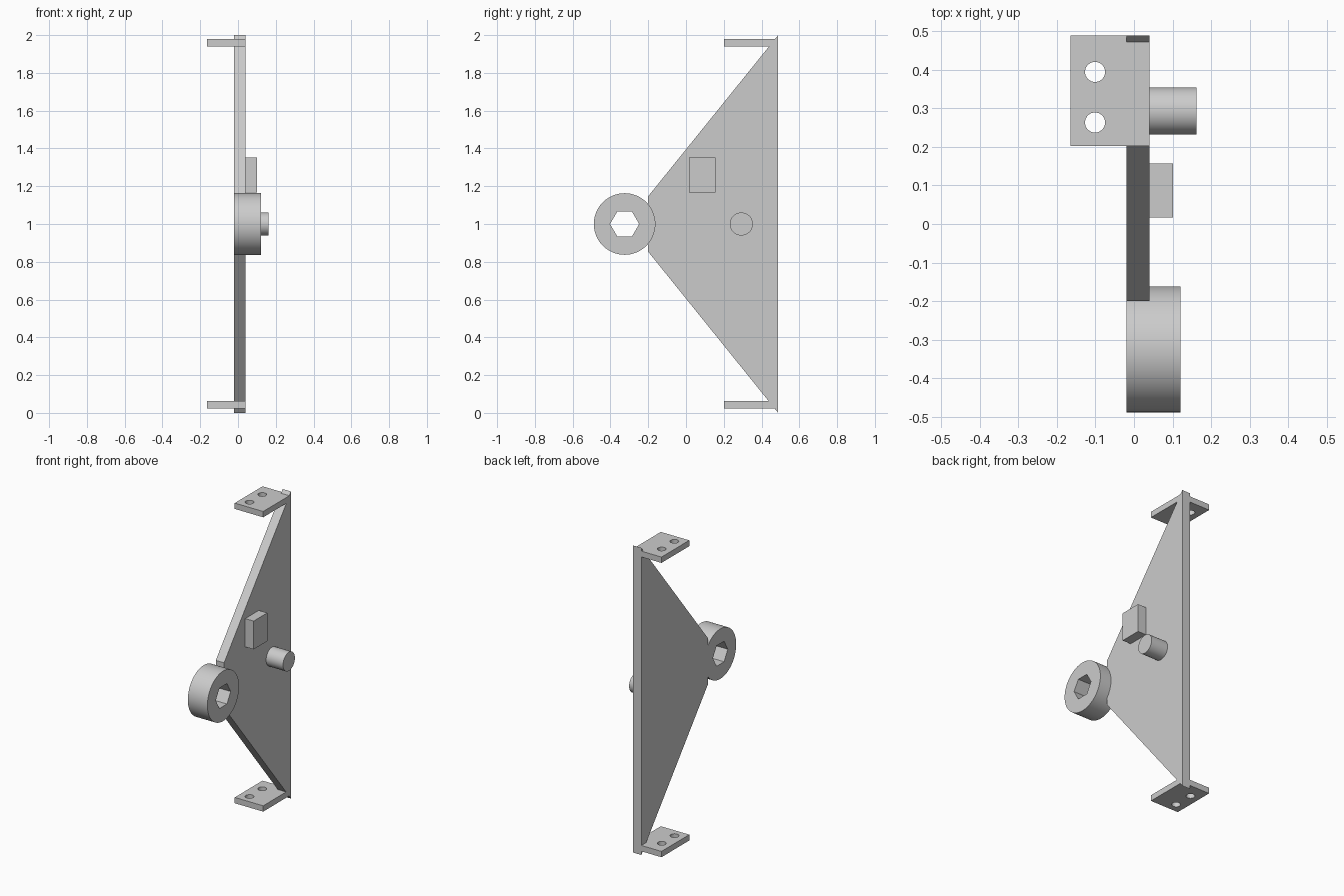
import bpy, bmesh
from math import cos, sin, tau
from mathutils import Vector

cube = bpy.data.objects.get("Cube")
if cube:
    bpy.data.objects.remove(cube, do_unlink=True)

grey = bpy.data.materials.new("light grey")
grey.use_nodes = True
colour = (0.6, 0.6, 0.6, 1)
grey.diffuse_color = colour
grey.node_tree.nodes["Principled BSDF"].inputs["Base Color"].default_value = colour


def prism(name, points, depth):
    """Closed solid: a flat outline of 3D points pushed along depth."""
    bm = bmesh.new()
    face = bm.faces.new([bm.verts.new(p) for p in points])
    out = bmesh.ops.extrude_face_region(bm, geom=[face])
    moved = [v for v in out["geom"] if isinstance(v, bmesh.types.BMVert)]
    bmesh.ops.translate(bm, verts=moved, vec=depth)
    bmesh.ops.recalc_face_normals(bm, faces=bm.faces)
    mesh = bpy.data.meshes.new(name)
    bm.to_mesh(mesh)
    bm.free()
    mesh.materials.append(grey)
    obj = bpy.data.objects.new(name, mesh)
    bpy.context.collection.objects.link(obj)
    return obj


def side_prism(name, outline, x0, x1):
    return prism(name, [(x0, y, z) for y, z in outline], Vector((x1 - x0, 0, 0)))


def flat_prism(name, outline, z0, z1):
    return prism(name, [(x, y, z0) for x, y in outline], Vector((0, 0, z1 - z0)))


def ring(a, b, radius, sides=64):
    return [(a + radius * cos(tau * i / sides), b + radius * sin(tau * i / sides))
            for i in range(sides)]


def rect(a0, a1, b0, b1):
    return [(a0, b0), (a1, b0), (a1, b1), (a0, b1)]


def activate(obj):
    bpy.ops.object.select_all(action="DESELECT")
    obj.select_set(True)
    bpy.context.view_layer.objects.active = obj


def cut(obj, cutter):
    mod = obj.modifiers.new("hole", "BOOLEAN")
    mod.operation = "DIFFERENCE"
    mod.solver = "EXACT"
    mod.object = cutter
    activate(obj)
    bpy.ops.object.modifier_apply(modifier=mod.name)
    bpy.data.objects.remove(cutter, do_unlink=True)


def smooth(obj):
    activate(obj)
    bpy.ops.object.shade_smooth_by_angle(angle=0.5)


LEFT, RIGHT, BACK, MID = 0.04, -0.02, 0.488, 1.0

# Triangular web plate
upper = [(-0.2, MID + 0.147), (BACK, 2.0)]
lower = [(y, 2 * MID - z) for y, z in reversed(upper)]
side_prism("web_plate", upper + lower, RIGHT, LEFT)

# Mounting tabs, each with two bolt holes
for name, z in (("top_tab", 1.96), ("bottom_tab", 0.043)):
    tab = flat_prism(name, rect(-0.165, LEFT, 0.202, BACK), z - 0.019, z + 0.019)
    for y in (0.263, 0.394):
        cut(tab, flat_prism("hole_cutter", ring(-0.101, y, 0.026, 32), z - 0.1, z + 0.1))
    smooth(tab)

# Round hub with hexagonal socket
hub = side_prism("hub", ring(-0.325, MID, 0.163), RIGHT, 0.121)
cut(hub, side_prism("socket_cutter", ring(-0.325, MID, 0.077, 6), -0.2, 0.3))
smooth(hub)

# Round pin and square block on the side of the plate
smooth(side_prism("pin", ring(0.293, MID, 0.061, 48), LEFT, 0.162))
side_prism("stop_block", rect(0.017, 0.157, 1.168, 1.352), LEFT, 0.101)
